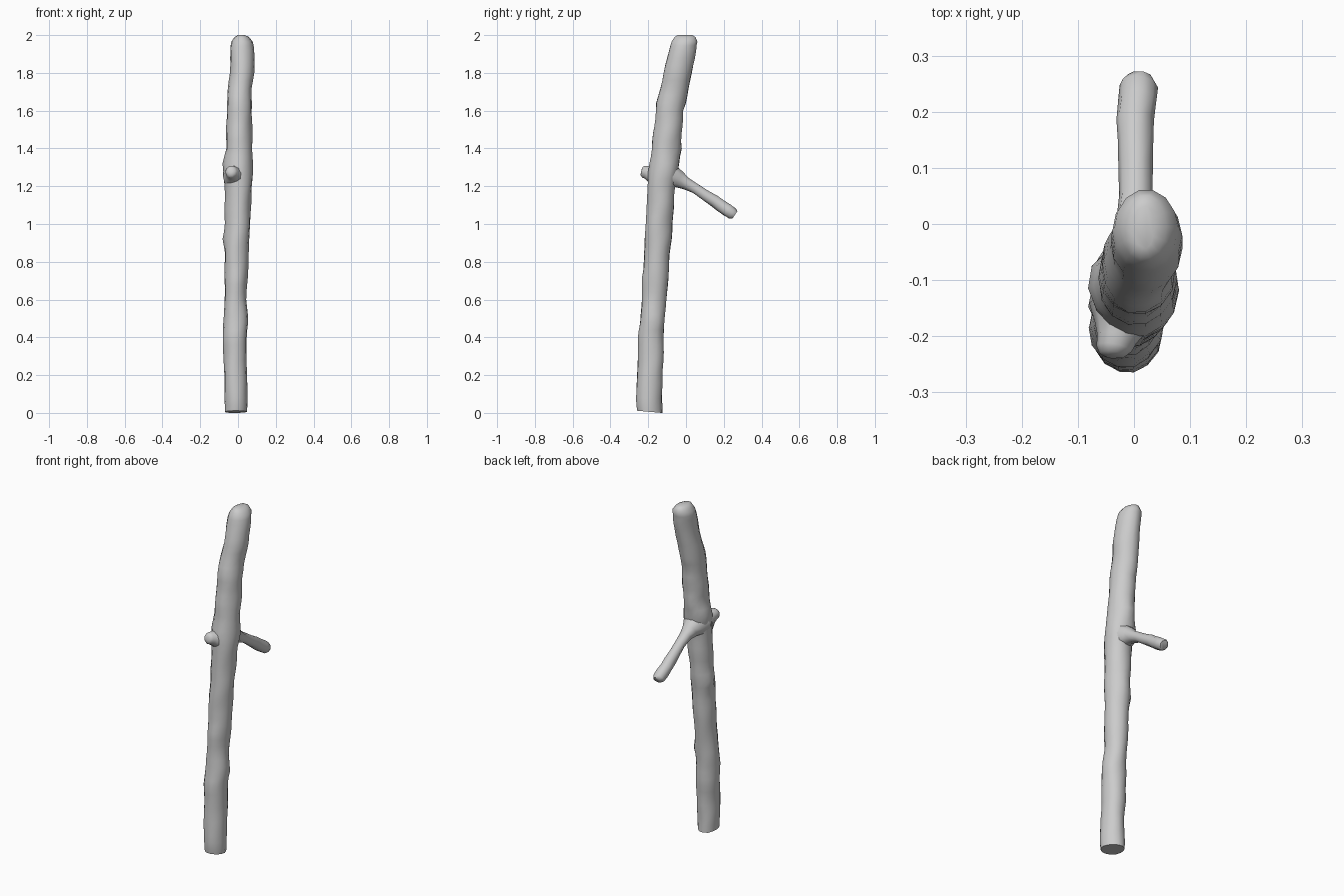
import bpy, bmesh, math
from mathutils import Vector, noise


def loft(name, rings):
    """Skin a list of equal-length point rings and cap both ends."""
    bm = bmesh.new()
    rows = [[bm.verts.new(p) for p in ring] for ring in rings]
    n = len(rows[0])
    for a, b in zip(rows, rows[1:]):
        for i in range(n):
            j = (i + 1) % n
            bm.faces.new((a[i], a[j], b[j], b[i]))
    bm.faces.new(rows[0][::-1])
    bm.faces.new(rows[-1])
    bmesh.ops.recalc_face_normals(bm, faces=bm.faces)
    mesh = bpy.data.meshes.new(name)
    bm.to_mesh(mesh)
    bm.free()
    ob = bpy.data.objects.new(name, mesh)
    bpy.context.collection.objects.link(ob)
    bpy.ops.object.select_all(action='DESELECT')
    ob.select_set(True)
    bpy.context.view_layer.objects.active = ob
    bpy.ops.object.shade_smooth_by_angle(angle=math.radians(60))
    return ob


def tube(name, path, sides, wobble=0.0):
    """Round limb along (x, y, z, radius) points lying roughly in the y-z plane."""
    pts = [Vector(p[:3]) for p in path]
    rings = []
    for k, p in enumerate(pts):
        d = (pts[min(k + 1, len(pts) - 1)] - pts[max(k - 1, 0)]).normalized()
        u = Vector((1, 0, 0))
        v = d.cross(u).normalized()
        u = v.cross(d)
        ring = []
        for i in range(sides):
            a = 2 * math.pi * i / sides
            off = (u * math.cos(a) + v * math.sin(a)) * path[k][3]
            ring.append(p + off * (1 + wobble * noise.noise((p + off) * 22)))
        rings.append(ring)
    return loft(name, rings)


# Trunk outline: height, x min, x max, y min, y max
keys = [
    (0.00, -0.070, 0.047, -0.262, -0.125),
    (0.07, -0.073, 0.047, -0.268, -0.125),
    (0.20, -0.074, 0.046, -0.261, -0.124),
    (0.40, -0.080, 0.050, -0.255, -0.115),
    (0.48, -0.080, 0.052, -0.243, -0.112),
    (0.60, -0.071, 0.046, -0.235, -0.105),
    (0.80, -0.071, 0.052, -0.224, -0.088),
    (1.00, -0.070, 0.064, -0.214, -0.071),
    (1.20, -0.070, 0.075, -0.202, -0.055),
    (1.30, -0.074, 0.079, -0.198, -0.036),
    (1.40, -0.064, 0.074, -0.182, -0.028),
    (1.60, -0.060, 0.071, -0.158, -0.010),
    (1.68, -0.057, 0.073, -0.148, 0.006),
    (1.80, -0.046, 0.084, -0.119, 0.030),
    (1.90, -0.041, 0.086, -0.097, 0.050),
    (1.965, -0.035, 0.078, -0.078, 0.062),
    (1.99, -0.018, 0.058, -0.062, 0.052),
    (2.00, 0.000, 0.036, -0.045, 0.034),
]

# Knots: position, spread, height
knots = [
    ((-0.075, -0.13, 0.91), 0.035, 0.013),
    ((-0.070, -0.09, 1.33), 0.045, 0.014),
    ((0.045, -0.14, 0.49), 0.035, 0.008),
    ((0.000, -0.25, 0.42), 0.035, 0.006),
    ((0.000, -0.22, 0.71), 0.030, 0.007),
    ((0.000, -0.03, 1.40), 0.035, 0.009),
    ((0.000, -0.15, 1.63), 0.030, 0.009),
    ((0.000, 0.00, 1.65), 0.030, 0.008),
]


def trunk_section(z):
    for a, b in zip(keys, keys[1:]):
        if z <= b[0]:
            t = (z - a[0]) / (b[0] - a[0])
            return [p + (q - p) * t for p, q in zip(a[1:], b[1:])]
    return keys[-1][1:]


# Trunk
SIDES = 14
heights = [0.04 * i for i in range(49)] + [1.945, 1.965, 1.98, 1.99, 2.0]
rings = []
for z in heights:
    x0, x1, y0, y1 = trunk_section(z)
    c = Vector(((x0 + x1) / 2, (y0 + y1) / 2, z))
    ring = []
    for i in range(SIDES):
        a = 2 * math.pi * i / SIDES
        d = Vector(((x1 - x0) / 2 * math.cos(a), (y1 - y0) / 2 * math.sin(a), 0))
        p = c + d
        grow = 0.007 * noise.noise(Vector((p.x * 14, p.y * 14, z * 9))) if z < 1.95 else 0
        for pos, spread, height in knots:
            grow += height * math.exp(-((p - Vector(pos)).length / spread) ** 2)
        p += d.normalized() * grow
        if z == 0:  # slightly slanted saw cut
            p.z = max(0, (-0.13 - p.y) * 0.09)
        ring.append(p)
    rings.append(ring)
loft("trunk", rings)

# Drooping side branch with a flared collar
tube("side_branch", [
    (0.000, -0.115, 1.265, 0.080),
    (0.000, -0.065, 1.248, 0.062),
    (0.000, -0.035, 1.235, 0.045),
    (0.002, 0.000, 1.216, 0.034),
    (0.004, 0.050, 1.186, 0.028),
    (0.004, 0.100, 1.153, 0.029),
    (0.002, 0.150, 1.122, 0.032),
    (0.002, 0.185, 1.098, 0.034),
    (0.005, 0.220, 1.073, 0.035),
    (0.008, 0.245, 1.056, 0.034),
    (0.008, 0.258, 1.047, 0.024),
], 10, 0.18)

# Broken stub on the front
tube("front_stub", [
    (-0.020, -0.150, 1.255, 0.060),
    (-0.026, -0.185, 1.265, 0.046),
    (-0.033, -0.205, 1.272, 0.036),
    (-0.036, -0.222, 1.277, 0.033),
    (-0.038, -0.233, 1.280, 0.024),
    (-0.038, -0.237, 1.281, 0.010),
], 10, 0.15)
